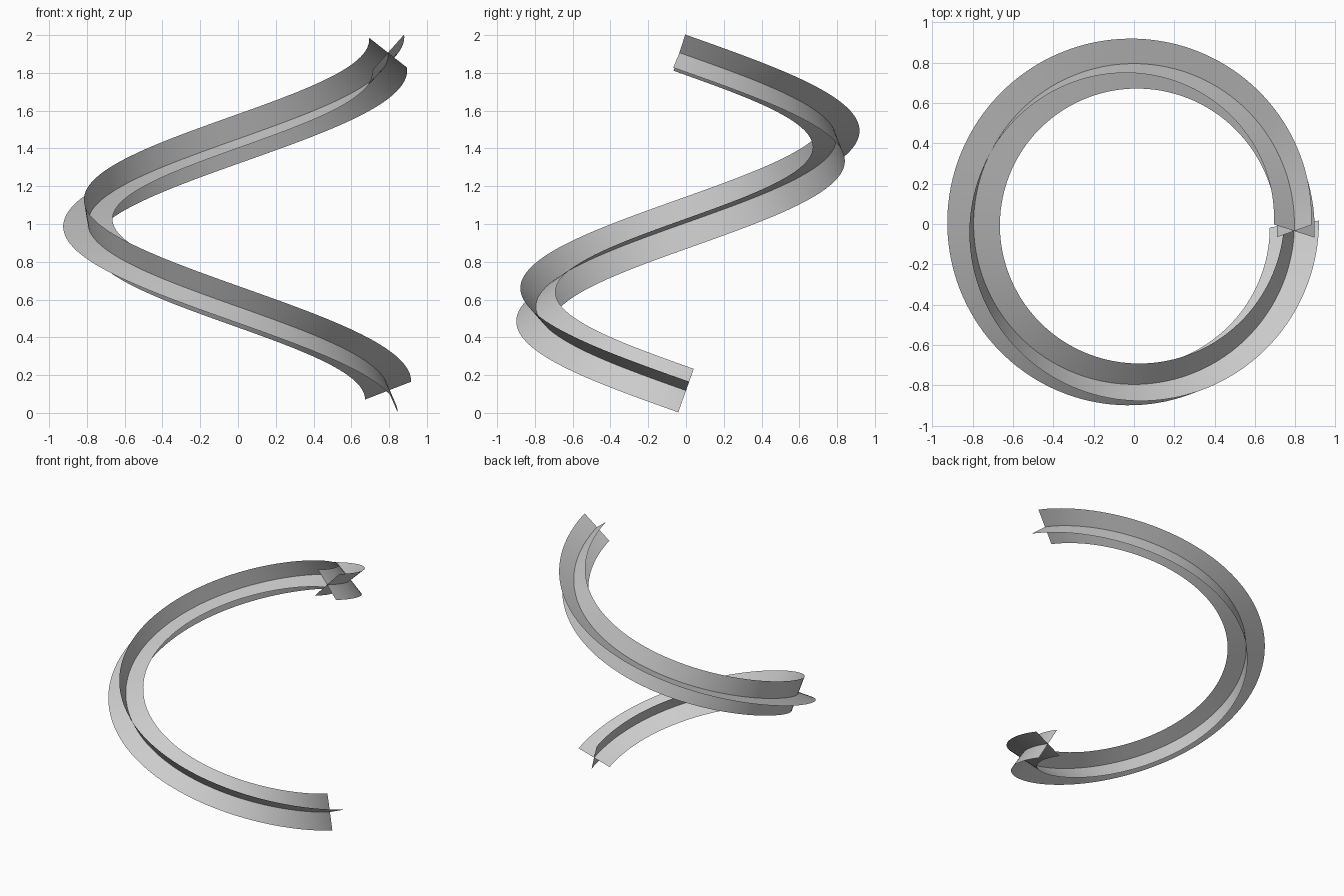
import bpy, bmesh
from math import cos, sin, pi, radians
from mathutils import Vector

if "Cube" in bpy.data.objects:
    bpy.data.objects.remove(bpy.data.objects["Cube"])

RADIUS, BLADE = 0.795, 0.132          # helix radius, blade width
Z0, Z1 = 0.118, 1.907                 # centreline heights
SWEEP = radians(362.5)                # clockwise climb seen from above
TWIST0, TWIST1 = radians(22.3), radians(140.5)
STEPS = 144
SLOPE = (Z1 - Z0) / (RADIUS * SWEEP)


def frame(t):
    """Centre point, outward and upward cross-section axes at t."""
    a = -SWEEP * t
    out = Vector((cos(a), sin(a), 0))
    tangent = Vector((sin(a), -cos(a), SLOPE)).normalized()
    up = tangent.cross(out)
    if up.z < 0:
        up = -up
    return out * RADIUS + Vector((0, 0, Z0 + (Z1 - Z0) * t)), out, up


def blade(name, offset):
    """Thin twisted strip from the helix core to the blade's outer edge."""
    bm = bmesh.new()
    prev = None
    for i in range(STEPS + 1):
        t = i / STEPS
        c, out, up = frame(t)
        ang = TWIST0 + (TWIST1 - TWIST0) * t + offset
        d = out * cos(ang) + up * sin(ang)
        pair = (bm.verts.new(c), bm.verts.new(c + d * BLADE))
        if prev:
            bm.faces.new((prev[0], prev[1], pair[1], pair[0])).smooth = True
        prev = pair
    mesh = bpy.data.meshes.new(name)
    bm.to_mesh(mesh)
    bm.free()
    bpy.context.collection.objects.link(bpy.data.objects.new(name, mesh))


# Four blades form the cross-shaped section swept along the helix
for k, side in enumerate(("outer", "upper", "inner", "lower")):
    blade(side + "_helix_blade", k * pi / 2)
